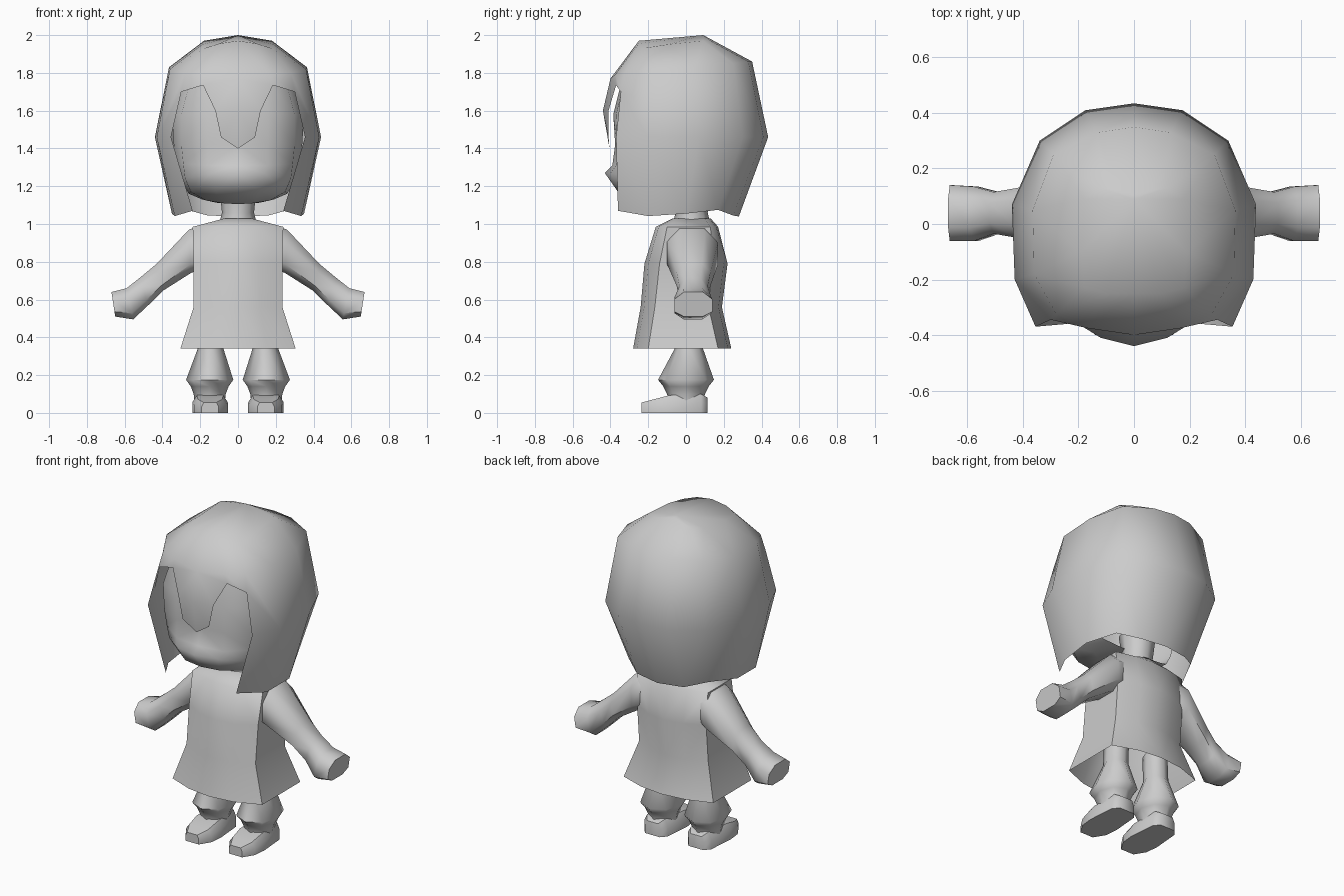
import bpy, bmesh, math

if "Cube" in bpy.data.objects:
    bpy.data.objects.remove(bpy.data.objects["Cube"])

grey = bpy.data.materials.new("plain_grey")
grey.diffuse_color = (0.6, 0.6, 0.6, 1)
grey.use_nodes = True
grey.node_tree.nodes["Principled BSDF"].inputs["Base Color"].default_value = grey.diffuse_color


def finish(name, bm, mirror=False, angle=70):
    """Turn a bmesh into a smooth, optionally mirrored object."""
    bmesh.ops.remove_doubles(bm, verts=bm.verts, dist=0.0005)
    if mirror:
        geom = bm.verts[:] + bm.edges[:] + bm.faces[:]
        bmesh.ops.mirror(bm, geom=geom, axis='X', merge_dist=0.001)
    bmesh.ops.recalc_face_normals(bm, faces=bm.faces)
    me = bpy.data.meshes.new(name)
    bm.to_mesh(me)
    bm.free()
    me.materials.append(grey)
    ob = bpy.data.objects.new(name, me)
    bpy.context.collection.objects.link(ob)
    bpy.ops.object.select_all(action='DESELECT')
    ob.select_set(True)
    bpy.context.view_layer.objects.active = ob
    bpy.ops.object.shade_smooth_by_angle(angle=math.radians(angle))
    return ob


def strip(bm, a, b, closed=False):
    """Faces between two equal rows of vertices."""
    n = len(a)
    for i in range(n if closed else n - 1):
        j = (i + 1) % n
        bm.faces.new((a[i], a[j], b[j], b[i]))


def loft(bm, rings, cap_start=False, cap_end=False, closed=True):
    rows = [[bm.verts.new(p) for p in r] for r in rings]
    for a, b in zip(rows, rows[1:]):
        strip(bm, a, b, closed)
    if cap_start:
        bm.faces.new(rows[0])
    if cap_end:
        bm.faces.new(rows[-1])
    return rows


def oval(cx, cy, z, rx, ry, n=8):
    return [(cx + rx * math.cos(2 * math.pi * i / n),
             cy + ry * math.sin(2 * math.pi * i / n), z) for i in range(n)]


# Hair: half a shell, rows running from front centre to back centre
bm = bmesh.new()
crown = [(0, -.25, 1.97), (.10, -.25, 1.955), (.18, -.23, 1.93), (.19, -.1, 1.95),
         (.18, .09, 1.97), (.12, .13, 1.97), (.06, .12, 1.98), (0, .11, 1.99)]
brow = [(0, -.40, 1.77), (.17, -.375, 1.79), (.28, -.325, 1.80), (.36, -.18, 1.82),
        (.365, .05, 1.83), (.29, .25, 1.85), (.13, .33, 1.86), (0, .35, 1.86)]
middle = [(.355, -.37, 1.46), (.43, -.2, 1.46), (.44, .07, 1.46),
          (.34, .30, 1.46), (.175, .41, 1.46), (0, .435, 1.46)]
hem = [(.24, -.36, 1.07), (.335, -.2, 1.042), (.35, .0, 1.055),
       (.27, .17, 1.075), (.16, .25, 1.045), (0, .28, 1.04)]
rows = loft(bm, [crown, brow], closed=False)
top = bm.verts.new((0, .09, 2.0))
for a, b in zip(rows[0], rows[0][1:]):
    bm.faces.new((top, a, b))
peak = bm.verts.new((.185, -.37, 1.735))
temple = bm.verts.new((.30, -.345, 1.70))
lower = loft(bm, [middle, hem], closed=False)
strip(bm, rows[1][3:], lower[0][1:])
bm.faces.new((rows[1][1], rows[1][2], temple, peak))
bm.faces.new((rows[1][2], rows[1][3], lower[0][1], temple))
bm.faces.new((temple, lower[0][1], lower[0][0]))
# fringe lock
f0, f1, f2, f3 = [bm.verts.new(p) for p in
                  ((0, -.44, 1.6), (.12, -.41, 1.6), (.09, -.41, 1.46), (0, -.405, 1.40))]
bm.faces.new((rows[1][0], rows[1][1], peak, f1))
bm.faces.new((rows[1][0], f1, f0))
bm.faces.new((f0, f1, f2, f3))
finish("hair", bm, mirror=True, angle=80)

# Face: half a mask, rows from centre to side, with a protruding mouth line
bm = bmesh.new()
loft(bm, [
    [(0, -.33, 1.80), (.14, -.32, 1.79), (.25, -.27, 1.77), (.30, -.05, 1.76)],
    [(0, -.385, 1.58), (.16, -.37, 1.58), (.30, -.30, 1.58), (.35, -.05, 1.58)],
    [(0, -.375, 1.42), (.16, -.365, 1.42), (.30, -.29, 1.42), (.34, -.05, 1.42)],
    [(0, -.39, 1.31), (.16, -.37, 1.31), (.29, -.28, 1.32), (.33, -.05, 1.33)],
    [(0, -.43, 1.27), (.14, -.40, 1.27), (.28, -.27, 1.24), (.31, -.05, 1.24)],
    [(0, -.36, 1.17), (.12, -.34, 1.17), (.25, -.24, 1.17), (.26, -.03, 1.16)],
    [(0, -.22, 1.105), (.08, -.20, 1.11), (.17, -.14, 1.125), (.19, 0, 1.13)],
    [(0, .02, 1.11), (.04, .02, 1.11), (.08, .02, 1.11), (.1, .02, 1.11)],
], closed=False)
finish("face", bm, mirror=True, angle=80)

# Neck
bm = bmesh.new()
loft(bm, [oval(0, .03, 1.00, .10, .10), oval(0, .03, 1.06, .085, .085),
          oval(0, .03, 1.22, .10, .11)])
finish("neck", bm)

# Dress: half rings from front centre round to back centre, open at the hem
bm = bmesh.new()
dress = [  # z, front y, corner x, corner front y, corner back y, back y
    (1.03, -.07, .07, -.05, .10, .13),
    (.985, -.16, .24, -.10, .13, .17),
    (.79, -.22, .235, -.14, .14, .22),
    (.56, -.24, .235, -.165, .12, .19),
    (.34, -.28, .305, -.20, .17, .24),
]
loft(bm, [[(0, f, z), (x * .5, f + (cf - f) * .25, z), (x, cf, z), (x, cb, z),
           (x * .5, b + (cb - b) * .25, z), (0, b, z)]
          for z, f, x, cf, cb, b in dress], closed=False)
neckline = [v for v in bm.verts if v.co.z > 1.02]
bm.faces.new(neckline)
finish("dress", bm, mirror=True, angle=60)

# Arms: sleeve, wrist and blunt hand; each ring is top xz, bottom xz, y range
arm = [((.20, .99), (.20, .76), -.10, .15),
       ((.26, .97), (.25, .74), -.10, .17),
       ((.43, .79), (.40, .645), -.05, .13),
       ((.52, .715), (.475, .57), -.035, .115),
       ((.59, .66), (.555, .495), -.062, .135),
       ((.67, .64), (.65, .51), -.062, .14)]
for side, label in ((1, "left"), (-1, "right")):
    bm = bmesh.new()
    rings = []
    for (tx, tz), (bx, bz), y0, y1 in arm:
        ring = []
        for t, s in ((0, .25), (0, .75), (.3, 1), (.8, 1), (1, .75), (1, .25), (.8, 0), (.3, 0)):
            ring.append((side * (tx + (bx - tx) * t), y0 + (y1 - y0) * s, tz + (bz - tz) * t))
        rings.append(ring)
    loft(bm, rings, cap_end=True)
    finish(label + "_arm", bm, angle=60)

    # Leg with flared trouser cuff and narrow ankle
    bm = bmesh.new()
    loft(bm, [oval(side * x, y, z, rx, ry) for x, y, z, rx, ry in (
        (.14, .015, .50, .065, .075), (.145, .015, .34, .068, .075),
        (.15, .0, .175, .125, .148), (.15, .0, .14, .10, .12),
        (.15, .0, .10, .085, .10), (.15, .0, .06, .08, .095))], cap_start=True)
    finish(label + "_leg", bm, angle=60)

    # Shoe: sections running from heel to toe
    bm = bmesh.new()
    rings = []
    for y, w, h in ((.115, .05, .08), (.08, .08, .10), (-.09, .094, .093),
                    (-.17, .085, .072), (-.235, .045, .055)):
        x = side * .148
        rings.append([(x - w, y, 0), (x - w, y, h * .6), (x - w * .75, y, h),
                      (x + w * .75, y, h), (x + w, y, h * .6), (x + w, y, 0)])
    loft(bm, rings, cap_start=True, cap_end=True)
    finish(label + "_shoe", bm, angle=50)
